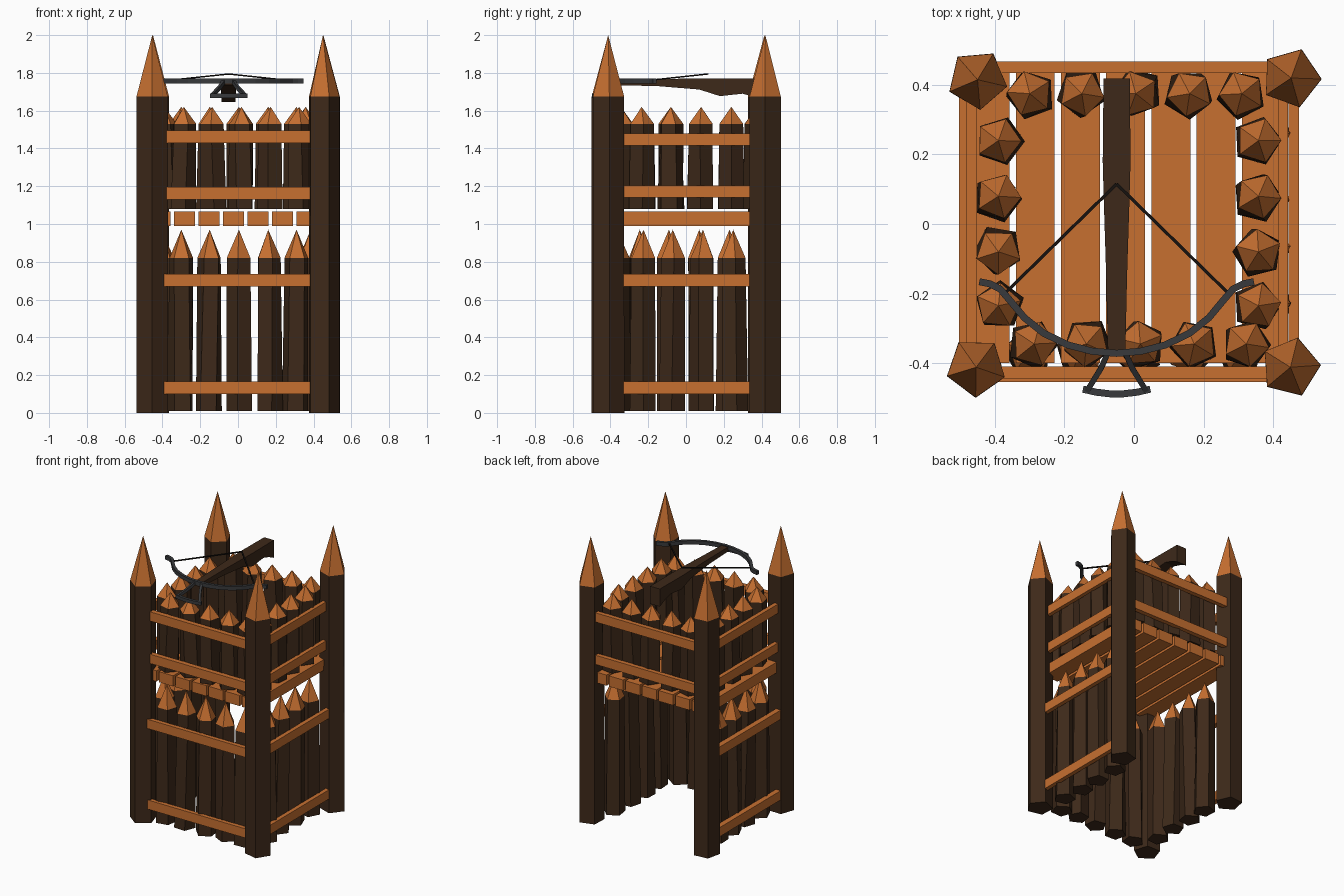
import bpy, bmesh, math, random
from mathutils import Vector

if "Cube" in bpy.data.objects:
    bpy.data.objects.remove(bpy.data.objects["Cube"])

random.seed(4)


def material(name, rgb):
    m = bpy.data.materials.new(name)
    m.diffuse_color = (*rgb, 1)
    m.use_nodes = True
    m.node_tree.nodes["Principled BSDF"].inputs["Base Color"].default_value = m.diffuse_color
    return m


BARK = material("bark", (0.047, 0.022, 0.010))
CUT = material("cut_wood", (0.57, 0.16, 0.03))
IRON = material("iron", (0.04, 0.042, 0.045))
CORD = material("cord", (0.008, 0.006, 0.005))


def finish(name, bm, *mats):
    bmesh.ops.recalc_face_normals(bm, faces=bm.faces)
    me = bpy.data.meshes.new(name)
    bm.to_mesh(me)
    bm.free()
    for m in mats:
        me.materials.append(m)
    ob = bpy.data.objects.new(name, me)
    bpy.context.collection.objects.link(ob)
    return ob


def loft(bm, rings):
    """Skin a list of equal-length vertex rings and cap both ends."""
    rings = [[bm.verts.new(p) for p in r] for r in rings]
    n = len(rings[0])
    for a, b in zip(rings, rings[1:]):
        for i in range(n):
            j = (i + 1) % n
            bm.faces.new((a[i], a[j], b[j], b[i]))
    bm.faces.new(rings[0])
    bm.faces.new(rings[-1])


def stake(name, base, top, r0, r1, tip_h, angle, twist=0.0):
    """Five-sided log with a sharpened, freshly cut point."""
    bm = bmesh.new()

    def ring(c, r, a):
        return [bm.verts.new((c[0] + r * math.cos(a + k * math.tau / 5),
                              c[1] + r * math.sin(a + k * math.tau / 5), c[2])) for k in range(5)]
    a = math.radians(angle)
    lo, hi = ring(base, r0, a), ring(top, r1, a + twist)
    tip = bm.verts.new((top[0], top[1], top[2] + tip_h))
    bm.faces.new(lo)
    for i in range(5):
        j = (i + 1) % 5
        bm.faces.new((lo[i], lo[j], hi[j], hi[i]))
        bm.faces.new((hi[i], hi[j], tip)).material_index = 1
    return finish(name, bm, BARK, CUT)


def box(name, x, y, z, mat):
    bm = bmesh.new()
    bmesh.ops.create_cube(bm, size=1)
    for v in bm.verts:
        v.co = [lo + (c + 0.5) * (hi - lo) for c, (lo, hi) in zip(v.co, (x, y, z))]
    return finish(name, bm, mat)


def strip(name, pts, w, h, mat):
    """Sweep a rectangular section along a path (w sideways, h upwards)."""
    pts = [Vector(p) for p in pts]
    rings = []
    for i, p in enumerate(pts):
        t = (pts[min(i + 1, len(pts) - 1)] - pts[max(i - 1, 0)]).normalized()
        s = t.cross(Vector((0, 0, 1))).normalized() * w / 2
        u = s.cross(t).normalized() * h / 2
        rings.append([p + s + u, p - s + u, p - s - u, p + s - u])
    bm = bmesh.new()
    loft(bm, rings)
    return finish(name, bm, mat)


# Corner posts
for n, x, y, ang in (("back_left", -0.45, 0.415, 59), ("back_right", 0.452, 0.42, 70),
                     ("front_left", -0.454, -0.412, 53), ("front_right", 0.45, -0.412, 4)):
    stake(n + "_post", (x, y, 0), (x, y, 1.675), 0.088, 0.087, 0.325, ang)


# Palisade walls: lower level is open at the back
def paling(name, x, y, z0, z1, tip):
    def j():
        return random.uniform(-0.008, 0.008)
    stake(name, (x + j(), y + j(), z0), (x, y, z1), 0.072, 0.066, tip,
          random.uniform(0, 72), random.uniform(-0.25, 0.25))


FIVE = (-0.30, -0.15, 0.005, 0.16, 0.31)
FOUR = (-0.235, -0.08, 0.08, 0.24)
for i, x in enumerate(FIVE):
    paling(f"lower_front_paling_{i}", x, -0.365, 0.01, 0.82, 0.15)
    paling(f"upper_front_paling_{i}", x + 0.013, -0.345, 1.08, 1.53, 0.09)
    paling(f"upper_back_paling_{i}", x, 0.375, 1.08, 1.53, 0.09)
for i, y in enumerate(FOUR):
    paling(f"lower_left_paling_{i}", -0.405, y - 0.01, 0.01, 0.82, 0.15)
    paling(f"lower_right_paling_{i}", 0.385, y + 0.01, 0.01, 0.82, 0.15)
    paling(f"upper_left_paling_{i}", -0.39, y, 1.08, 1.53, 0.09)
    paling(f"upper_right_paling_{i}", 0.358, y, 1.08, 1.53, 0.09)

# Rails nailed across the walls
SX, SY, H = (-0.45, 0.45), (-0.41, 0.42), 0.065
for i, z in enumerate((0.10, 0.67)):
    box(f"lower_front_rail_{i}", SX, (-0.455, -0.425), (z, z + H), CUT)
    box(f"lower_left_rail_{i}", (-0.503, -0.465), SY, (z, z + H), CUT)
    box(f"lower_right_rail_{i}", (0.445, 0.475), SY, (z, z + H), CUT)
for i, (zf, zs) in enumerate(((1.13, 1.14), (1.43, 1.415))):
    box(f"upper_front_rail_{i}", SX, (-0.445, -0.41), (zf, zf + H), CUT)
    box(f"upper_back_rail_{i}", SX, (0.435, 0.467), (zf, zf + H), CUT)
    box(f"upper_left_rail_{i}", (-0.482, -0.452), SY, (zs, zs + H), CUT)
    box(f"upper_right_rail_{i}", (0.415, 0.443), SY, (zs, zs + H), CUT)

# Platform planks
for i in range(7):
    x = -0.47 + i * 0.13
    box(f"platform_plank_{i}", (x, x + 0.112), (-0.4, 0.445), (0.99, 1.065), CUT)

# Crossbow stock: stations of y, half width, bottom, top
CX = -0.05
bm = bmesh.new()
loft(bm, [[(CX - w, y, lo), (CX + w, y, lo), (CX + w, y, hi), (CX - w, y, hi)]
          for y, w, lo, hi in ((-0.375, 0.025, 1.735, 1.765), (-0.15, 0.03, 1.73, 1.768),
                               (0.07, 0.037, 1.712, 1.77), (0.18, 0.04, 1.677, 1.77),
                               (0.30, 0.039, 1.69, 1.77), (0.36, 0.038, 1.672, 1.77),
                               (0.418, 0.038, 1.645, 1.77))])
finish("crossbow_stock", bm, BARK)

# Crossbow limbs, mirrored about the stock
half = [(0.0, -0.372), (0.07, -0.366), (0.14, -0.348), (0.21, -0.314), (0.265, -0.27),
        (0.305, -0.222), (0.335, -0.187), (0.365, -0.172), (0.395, -0.166)]
arc = [(-x, y) for x, y in half[:0:-1]] + half
strip("crossbow_bow", [(CX + x, y, 1.758) for x, y in arc], 0.02, 0.027, IRON)

# Drawn bowstring
for s, n in ((-1, "left"), (1, "right")):
    strip(n + "_bowstring", [(CX + s * 0.322, -0.2, 1.76), (CX, 0.115, 1.794)], 0.009, 0.007, CORD)
    # Stirrup legs
    strip(n + "_stirrup_leg", [(CX + s * 0.025, -0.37, 1.755), (CX + s * 0.045, -0.415, 1.725),
                               (CX + s * 0.085, -0.48, 1.682)], 0.016, 0.02, IRON)
# Stirrup foot bar
strip("stirrup_foot_bar", [(CX + x, -0.489 + 0.014 * (x / 0.097) ** 2, 1.68)
                           for x in (-0.097, -0.06, -0.02, 0.02, 0.06, 0.097)], 0.02, 0.024, IRON)
